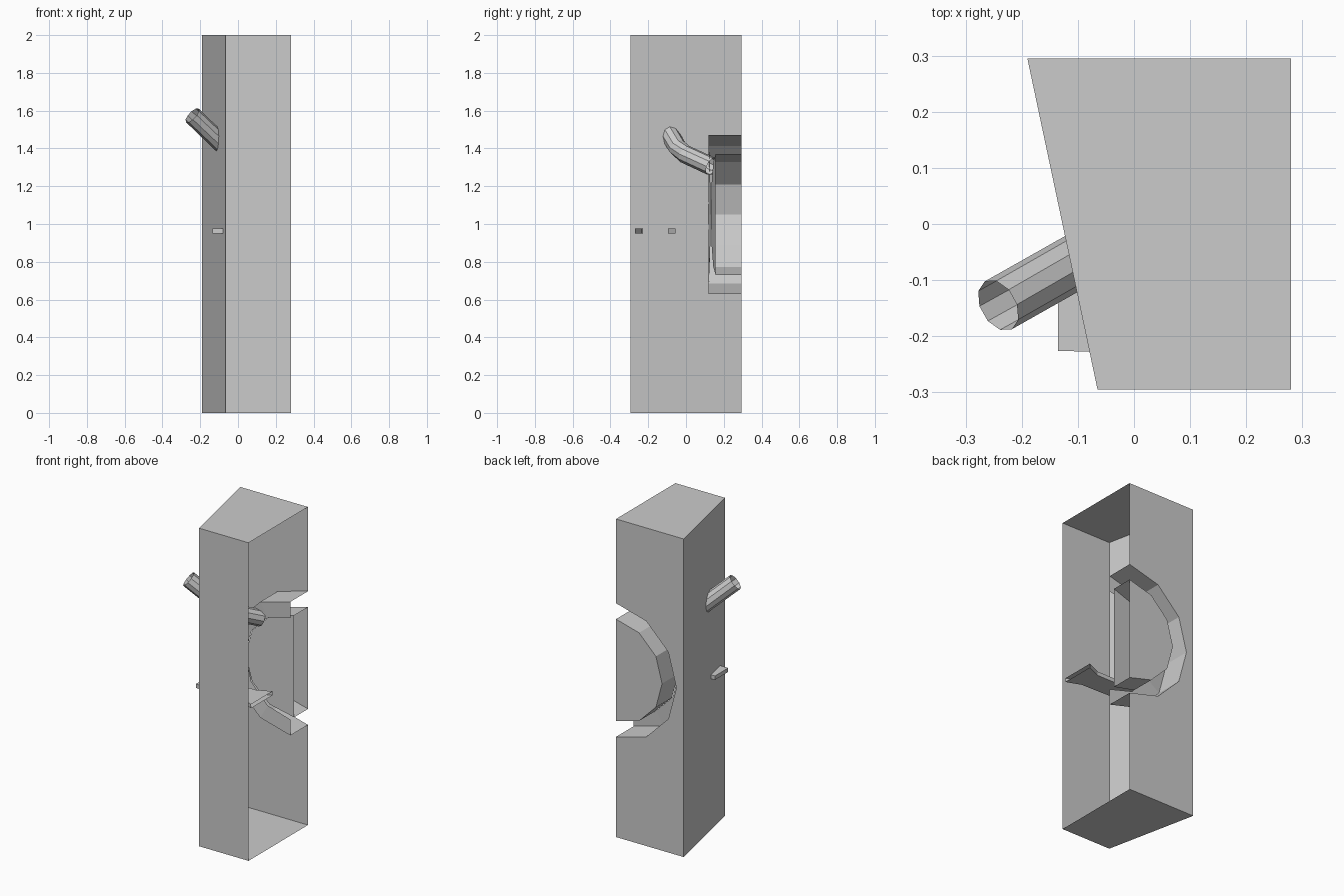
import bpy, bmesh
from math import sin, cos, pi
from mathutils import Vector

if "Cube" in bpy.data.objects:
    bpy.data.objects.remove(bpy.data.objects["Cube"])

RIGHT, BACK, FRONT, HUB_Z = 0.28, 0.295, -0.295, 1.05


def build(name, faces):
    """Make a flat-shaded object from a list of faces given as point lists."""
    bm = bmesh.new()
    for pts in faces:
        bm.faces.new([bm.verts.new(p) for p in pts])
    bmesh.ops.remove_doubles(bm, verts=bm.verts, dist=0.0005)
    bmesh.ops.recalc_face_normals(bm, faces=bm.faces)
    mesh = bpy.data.meshes.new(name)
    bm.to_mesh(mesh)
    bm.free()
    ob = bpy.data.objects.new(name, mesh)
    bpy.context.collection.objects.link(ob)
    return ob


def strip(a, b, closed=False):
    """Quads between two rows of points."""
    n = len(a)
    return [[a[i], a[(i + 1) % n], b[(i + 1) % n], b[i]]
            for i in range(n if closed else n - 1)]


def arc(r, y, bulge=0.0):
    """Half of a 12-sided ring against the open right side, top to bottom."""
    return [(RIGHT - r * sin(i * pi / 6), y - bulge * sin(i * pi / 6),
             HUB_Z + r * cos(i * pi / 6)) for i in range(7)]


# Cabinet shell: slanted left wall, open right side, half-round hole in the back
plan = [(RIGHT, FRONT), (-0.065, FRONT), (-0.19, BACK), (RIGHT, BACK)]
low = [(x, y, 0) for x, y in plan]
high = [(x, y, 2) for x, y in plan]
back_wall = [low[3], low[2], high[2], high[3]] + arc(0.42, BACK)
build("cabinet_shell", [low, high, back_wall] + strip(low[:3], high[:3]))

# Groove sunk into the back wall around the half disc
build("groove_channel",
      strip(arc(0.42, BACK), arc(0.42, 0.12)) +
      strip(arc(0.42, 0.12), arc(0.32, 0.12, -0.01)))

# Half disc, flush with the back, with a slightly dished inner face
rim = arc(0.32, 0.157, 0.025)
hub = (RIGHT, 0.157, HUB_Z)
build("half_disc", [arc(0.32, BACK)] + strip(arc(0.32, BACK), rim) +
      [[hub, rim[i], rim[i + 1]] for i in range(6)])

# Bent feed pipe, open at both ends
path = [Vector(p) for p in ((-0.242, -0.145, 1.575), (-0.065, -0.045, 1.405),
                            (-0.025, -0.005, 1.37), (0.065, 0.135, 1.305))]
rings = []
for i, p in enumerate(path):
    d = (path[min(i + 1, 3)] - path[max(i - 1, 0)]).normalized()
    u = d.cross(Vector((0, 0, 1))).normalized()
    v = u.cross(d)
    rings.append([p + 0.049 * (u * cos(k * pi / 5) + v * sin(k * pi / 5))
                  for k in range(10)])
build("feed_pipe", [f for a, b in zip(rings, rings[1:])
                    for f in strip(a, b, True)])

# Flat chute with a flared mouth at the open side
sections = [(-0.135, -0.226, -0.095), (0.19, -0.235, -0.095), (RIGHT, -0.27, -0.055)]
loops = [[(x, a, 0.95), (x, b, 0.95), (x, b, 0.975), (x, a, 0.975)]
         for x, a, b in sections]
build("flat_chute", [loops[0]] + [f for a, b in zip(loops, loops[1:])
                                  for f in strip(a, b, True)])
